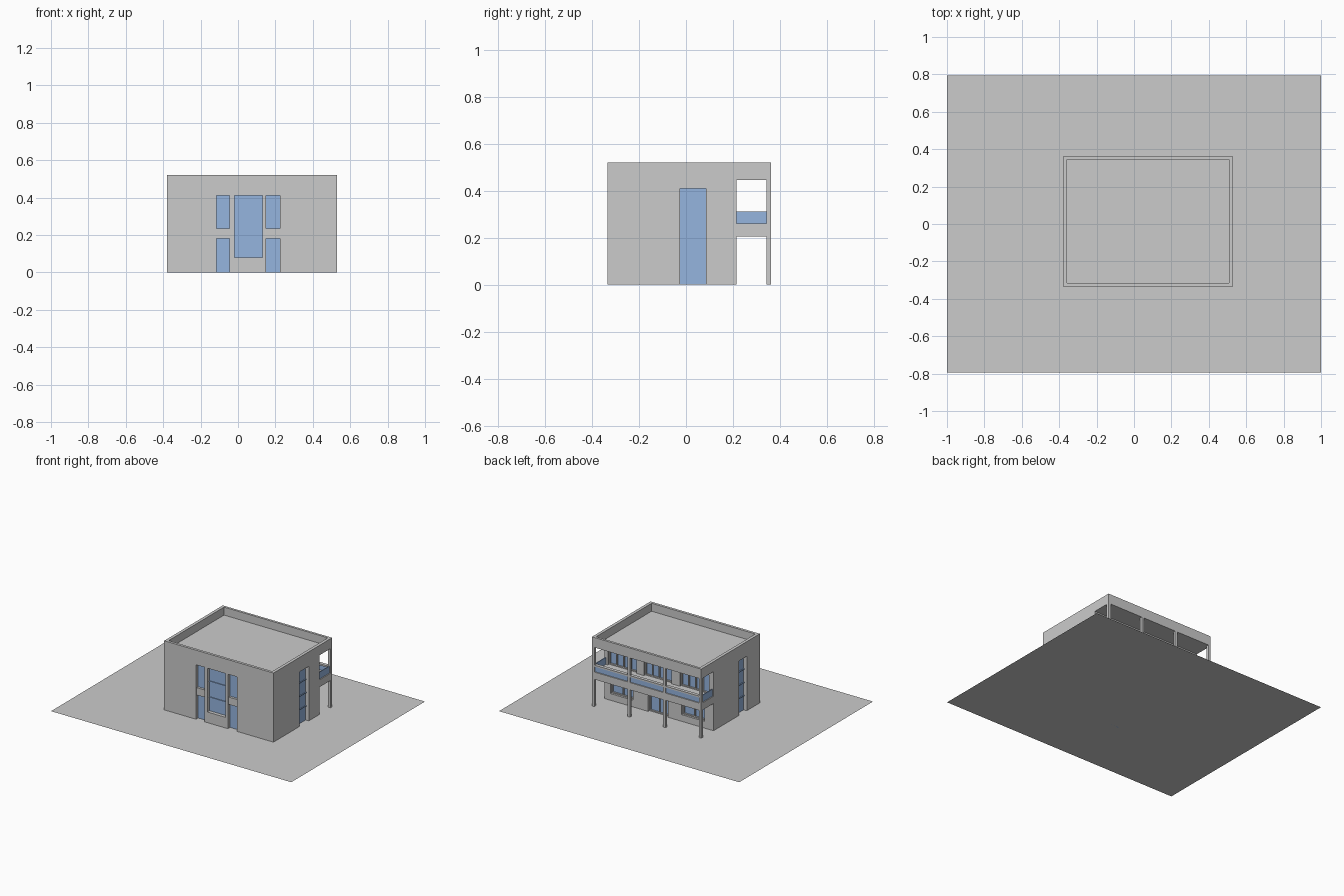
import bpy, bmesh
from mathutils import Vector

if "Cube" in bpy.data.objects:
    bpy.data.objects.remove(bpy.data.objects["Cube"])

glass_mat = bpy.data.materials.new("glass_blue")
glass_mat.diffuse_color = (0.30, 0.46, 0.74, 1)
glass_mat.use_nodes = True
glass_mat.node_tree.nodes["Principled BSDF"].inputs["Base Color"].default_value = glass_mat.diffuse_color


def boxes(name, specs, mat=None):
    """One object made of axis-aligned boxes (x0, x1, y0, y1, z0, z1)."""
    bm = bmesh.new()
    for x0, x1, y0, y1, z0, z1 in specs:
        vs = bmesh.ops.create_cube(bm, size=1)["verts"]
        for v in vs:
            v.co = Vector(((x0 + x1) / 2 + v.co.x * (x1 - x0),
                           (y0 + y1) / 2 + v.co.y * (y1 - y0),
                           (z0 + z1) / 2 + v.co.z * (z1 - z0)))
    me = bpy.data.meshes.new(name)
    bm.to_mesh(me)
    bm.free()
    ob = bpy.data.objects.new(name, me)
    bpy.context.collection.objects.link(ob)
    if mat:
        me.materials.append(mat)
    return ob


def cut(target, specs):
    """Subtract boxes from the target and bake the result."""
    cutter = boxes("cutter", specs)
    cutter.hide_render = True
    mod = target.modifiers.new("cut", "BOOLEAN")
    mod.operation, mod.solver, mod.object = "DIFFERENCE", "EXACT", cutter
    dg = bpy.context.evaluated_depsgraph_get()
    dg.update()
    me = bpy.data.meshes.new_from_object(target.evaluated_get(dg))
    target.modifiers.clear()
    target.data = me
    bpy.data.objects.remove(cutter)


# ground sheet
bm = bmesh.new()
bm.faces.new([bm.verts.new(c) for c in
              ((-1, -.795, 0), (1, -.795, 0), (1, .795, 0), (-1, .795, 0))])
me = bpy.data.meshes.new("ground_plot")
bm.to_mesh(me)
bm.free()
bpy.context.collection.objects.link(bpy.data.objects.new("ground_plot", me))

X0, X1, Y0, Y1, WALL, H = -.38, .53, -.335, .362, .215, .52
D = .03    # depth of window recesses
E = .02    # cutter overshoot

# house mass: roof well, open balcony and open porch carved out
house = boxes("house_walls", [(X0, X1, Y0, Y1, 0, H)])
cut(house, [(X0 + .023, X1 - .023, Y0 + .02, Y1 - .018, .46, 1),
            (X0 - E, X1 + E, WALL, Y1 + E, .26, .445),
            (X0 - E, X1 + E, WALL, Y1 + E, -E, .205)])

# openings: span along the wall, bottom, top
front = [(-.115, -.045, 0, .41), (-.02, .13, .08, .41), (.15, .225, 0, .41)]
back = [(-.34, -.10, .26, .41), (-.03, .20, .26, .41), (.26, .50, .26, .41),
        (-.305, -.115, .05, .165), (0, .165, 0, .165), (.29, .48, .05, .165)]
right = [(-.025, .085, 0, .41)]
left = [(-.18, -.085, 0, .41)]


def recess(inner, outer):
    """Boxes for every opening between two depths behind the wall faces."""
    out = [(a, b, Y0 + outer, Y0 + inner, z, t) for a, b, z, t in front]
    out += [(a, b, WALL - inner, WALL - outer, z, t) for a, b, z, t in back]
    out += [(X1 - inner, X1 - outer, a, b, z, t) for a, b, z, t in right]
    out += [(X0 + outer, X0 + inner, a, b, z, t) for a, b, z, t in left]
    return out


cut(house, [s[:4] + (s[4] if s[4] else -E, s[5]) for s in recess(D, -E)])
boxes("window_glass", recess(D + .004, D - .004), glass_mat)

# spandrel bands across the tall front strips
boxes("front_spandrels", [(a, b, Y0 + .008, Y0 + D, .18, .235)
                          for a, b, z, t in (front[0], front[2])])

# thin glazing bars on the tall windows
bars = [(-.02, .13, Y0 + .02, Y0 + D, z, z + .006) for z in (.18, .30)]
for z in (.105, .205, .305):
    bars.append((X1 - D, X1 - .02, -.025, .085, z, z + .006))
    bars.append((X0 + .02, X0 + D, -.18, -.085, z, z + .006))
boxes("glazing_bars", bars, glass_mat)

# mullions and frames on the back windows
mull = []
for a, b, z, t in back:
    n = 4 if z == .26 else 2
    for i in range(n + 1):
        x = a + .004 + (b - a - .008) * i / n
        mull.append((x - .004, x + .004, WALL - D, WALL - .015, z, t))
    mull.append((a, b, WALL - D, WALL - .015, t - .008, t))
    mull.append((a, b, WALL - D, WALL - .015, z, z + .008))
boxes("back_mullions", mull)

# four slim columns, ground to roof
cols = [X0 + .01 + i * (X1 - X0 - .02) / 3 for i in range(4)]
boxes("porch_columns", [(x - .01, x + .01, Y1 - .02, Y1, 0, .445) for x in cols])

# balcony balustrade: glass between columns and at both ends, rail on top
panels = [(p + .01, q - .01, Y1 - .014, Y1 - .008, .26, .30)
          for p, q in zip(cols, cols[1:])]
panels += [(x - .003, x + .003, WALL, Y1 - .02, .26, .312)
           for x in (cols[0], cols[-1])]
boxes("balcony_glass", panels, glass_mat)
boxes("balcony_rail", [(p + .01, q - .01, Y1 - .026, Y1 - .001, .30, .312)
                       for p, q in zip(cols, cols[1:])])
